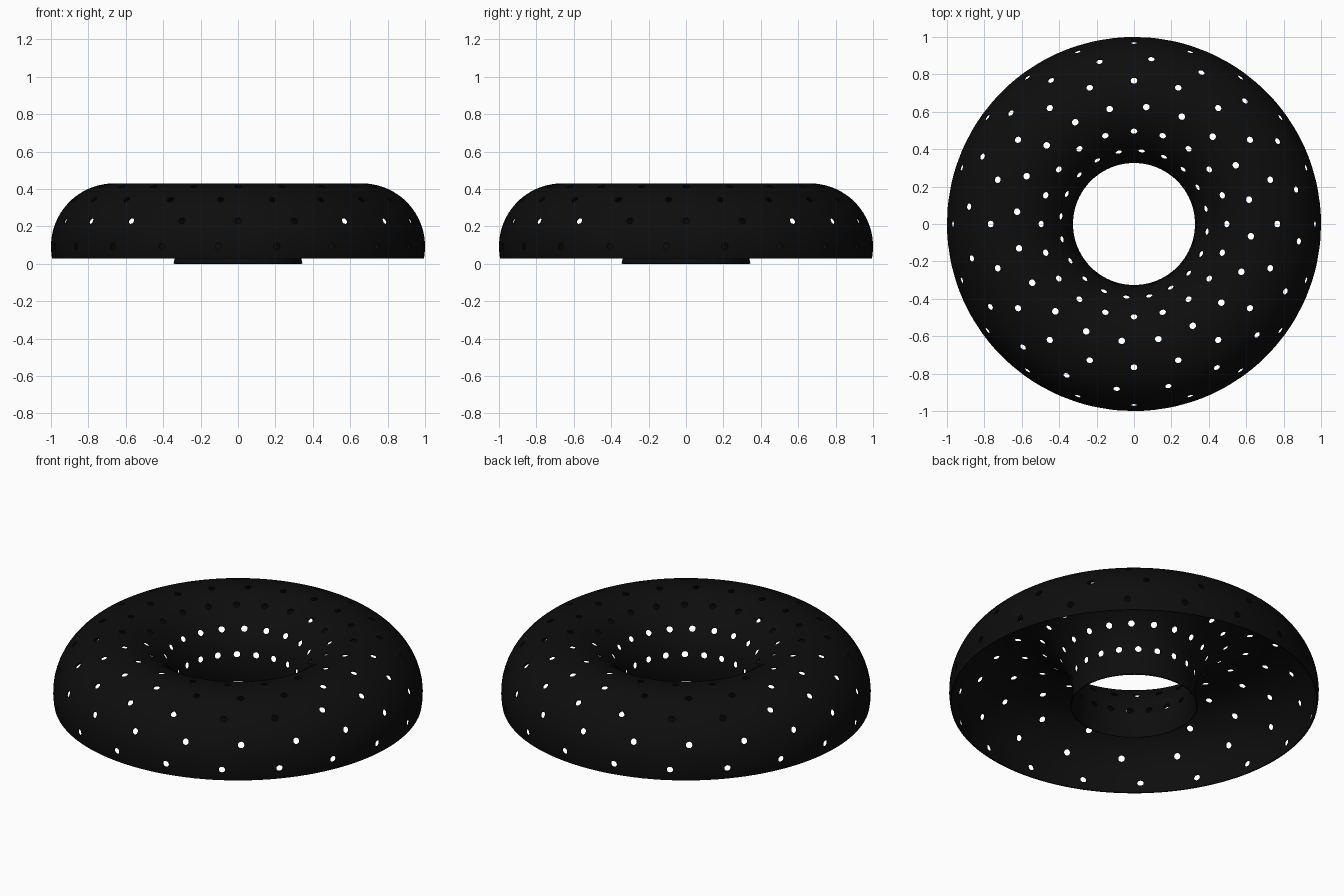
import bpy, bmesh
from math import sin, cos, radians, pi

if "Cube" in bpy.data.objects:
    bpy.data.objects.remove(bpy.data.objects["Cube"])

MAJOR, MINOR, ZC = 0.663, 0.337, 0.093   # ring radius, tube radius, tube centre height
HOLE, WALL = 0.018, 0.006                # hole radius, shell thickness
DU, DV, V0, V1 = 3, 4, -12, 196          # grid steps and tube sweep in degrees
NU, NV = 360 // DU, (V1 - V0) // DV


def on_tube(u, v):
    """Point on the tube for two angles in radians."""
    r = MAJOR + MINOR * cos(v)
    return (r * cos(u), r * sin(u), ZC + MINOR * sin(v))


bm = bmesh.new()
grid = [[bm.verts.new(on_tube(radians(i * DU), radians(max(V0 + j * DV, -11))))
         for j in range(NV + 1)] for i in range(NU)]

# Perforation: eight staggered rows of twenty round holes
rim = [(2, 0), (2, 1), (1, 1), (0, 1), (-1, 1), (-2, 1),
       (-2, 0), (-2, -1), (-1, -1), (0, -1), (1, -1), (2, -1)]
removed = set()
for row in range(8):
    v = 24 * row
    j = (v - V0) // DV
    for k in range(20):
        u = 18 * k + (0 if row % 2 else 12)
        i = u // DU
        removed |= {((i + a) % NU, j + b) for a in range(-2, 2) for b in (-1, 0)}
        r = MAJOR + MINOR * cos(radians(v))
        edge = [grid[(i + a) % NU][j + b] for a, b in rim]
        hole = [bm.verts.new(on_tube(radians(u) + HOLE / r * cos(n * pi / 6),
                                     radians(v) + HOLE / MINOR * sin(n * pi / 6)))
                for n in range(12)]
        for n in range(12):
            m = (n + 1) % 12
            bm.faces.new((edge[n], edge[m], hole[m], hole[n]))

# Remaining shell surface
for i in range(NU):
    for j in range(NV):
        if (i, j) not in removed:
            a, b = grid[i], grid[(i + 1) % NU]
            bm.faces.new((a[j], b[j], b[j + 1], a[j + 1]))
for vert in [w for w in bm.verts if not w.link_faces]:
    bm.verts.remove(vert)

mesh = bpy.data.meshes.new("perforated_ring_shell")
bm.to_mesh(mesh)
bm.free()
shell = bpy.data.objects.new("perforated_ring_shell", mesh)
bpy.context.collection.objects.link(shell)

# Sheet thickness, grown inward
solid = shell.modifiers.new("thickness", 'SOLIDIFY')
solid.thickness = WALL
solid.offset = -1

# Black finish
black = bpy.data.materials.new("black")
black.diffuse_color = (0.004, 0.004, 0.004, 1)
black.use_nodes = True
black.node_tree.nodes["Principled BSDF"].inputs["Base Color"].default_value = black.diffuse_color
mesh.materials.append(black)

bpy.context.view_layer.objects.active = shell
shell.select_set(True)
bpy.ops.object.modifier_apply(modifier="thickness")
bpy.ops.object.shade_smooth_by_angle(angle=radians(35))
